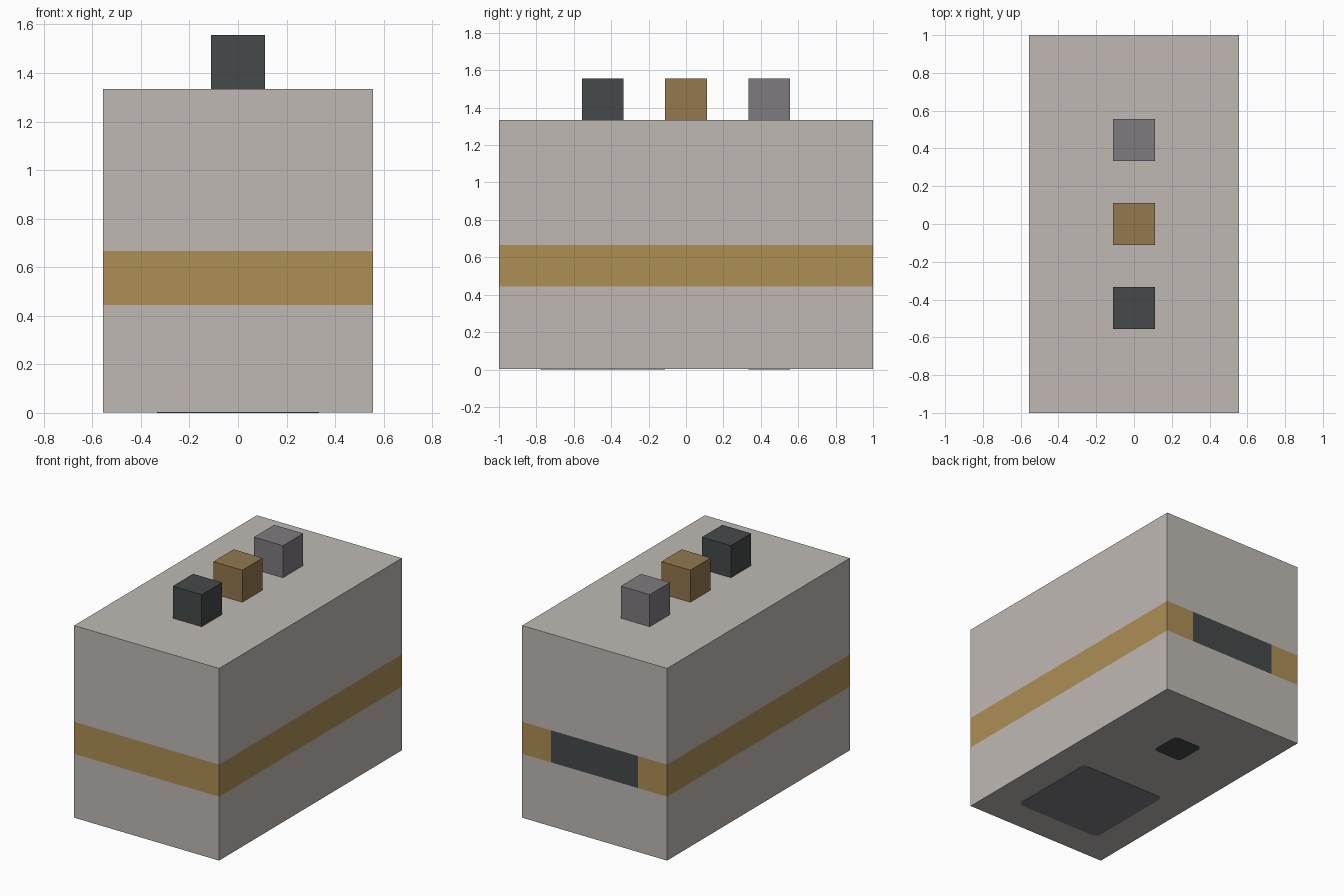
import bpy, bmesh
from mathutils import Vector

U = 1 / 9                     # module the whole design is laid out on
W, L, H = 10 * U, 2.0, 12 * U
PLATE = 0.004

cube = bpy.data.objects.get("Cube")
if cube:
    bpy.data.objects.remove(cube, do_unlink=True)


def make_material(name, srgb):
    lin = [(c / 255 / 12.92 if c < 11 else ((c / 255 + 0.055) / 1.055) ** 2.4) for c in srgb]
    mat = bpy.data.materials.new(name)
    mat.use_nodes = True
    mat.diffuse_color = (*lin, 1)
    bsdf = mat.node_tree.nodes["Principled BSDF"]
    bsdf.inputs["Base Color"].default_value = (*lin, 1)
    bsdf.inputs["Roughness"].default_value = 0.8
    return mat


BODY = make_material("warm grey", (191, 185, 180))
BAND = make_material("ochre", (174, 143, 85))
BROWN = make_material("brown", (147, 120, 79))
DARK = make_material("charcoal", (69, 74, 74))
GREY = make_material("mid grey", (126, 123, 127))


def make_object(name, bm, *mats):
    mesh = bpy.data.meshes.new(name)
    bm.to_mesh(mesh)
    bm.free()
    for m in mats:
        mesh.materials.append(m)
    obj = bpy.data.objects.new(name, mesh)
    bpy.context.collection.objects.link(obj)
    return obj


def box(size, center):
    bm = bmesh.new()
    bmesh.ops.create_cube(bm, size=1)
    bmesh.ops.scale(bm, vec=size, verts=bm.verts)
    bmesh.ops.translate(bm, vec=center, verts=bm.verts)
    return bm


def cut(bm, faces, co, normal):
    geom = set(faces)
    for f in faces:
        geom.update(f.edges, f.verts)
    bmesh.ops.bisect_plane(bm, geom=list(geom), plane_co=co, plane_no=normal)


def in_band(f):
    return abs(f.normal.z) < 0.5 and 4 * U < f.calc_center_median().z < 6 * U


# Body with a painted band all round and a dark panel in the band at the back
lift = PLATE / 2
bm = box((W, L, H - lift), (0, 0, (H + lift) / 2))
for z in (4 * U, 6 * U):
    cut(bm, bm.faces[:], (0, 0, z), (0, 0, 1))
bm.normal_update()
for x in (-3 * U, 3 * U):
    cut(bm, [f for f in bm.faces if in_band(f) and f.normal.y > 0.5], (x, 0, 0), (1, 0, 0))
bm.normal_update()
for f in bm.faces:
    if in_band(f):
        at_back = f.normal.y > 0.5 and abs(f.calc_center_median().x) < U
        f.material_index = 2 if at_back else 1
make_object("body", bm, BODY, BAND, DARK)

# Row of three knobs on top
for name, y, mat in (("front_knob", -4 * U, DARK), ("middle_knob", 0, BROWN), ("back_knob", 4 * U, GREY)):
    make_object(name, box((2 * U, 2 * U, 2 * U), (0, y, H + U)), mat)

# Rounded plates on the underside
for name, size, y, radius, mat in (("large_base_plate", 6 * U, -4 * U, 0.04, GREY),
                                   ("small_base_plate", 2 * U, 4 * U, 0.03, DARK)):
    bm = box((size, size, PLATE), (0, y, PLATE / 2))
    uprights = [e for e in bm.edges if abs((e.verts[0].co - e.verts[1].co).normalized().dot(Vector((0, 0, 1)))) > 0.9]
    bmesh.ops.bevel(bm, geom=uprights, offset=radius, segments=4, profile=0.5, affect='EDGES')
    make_object(name, bm, mat)
